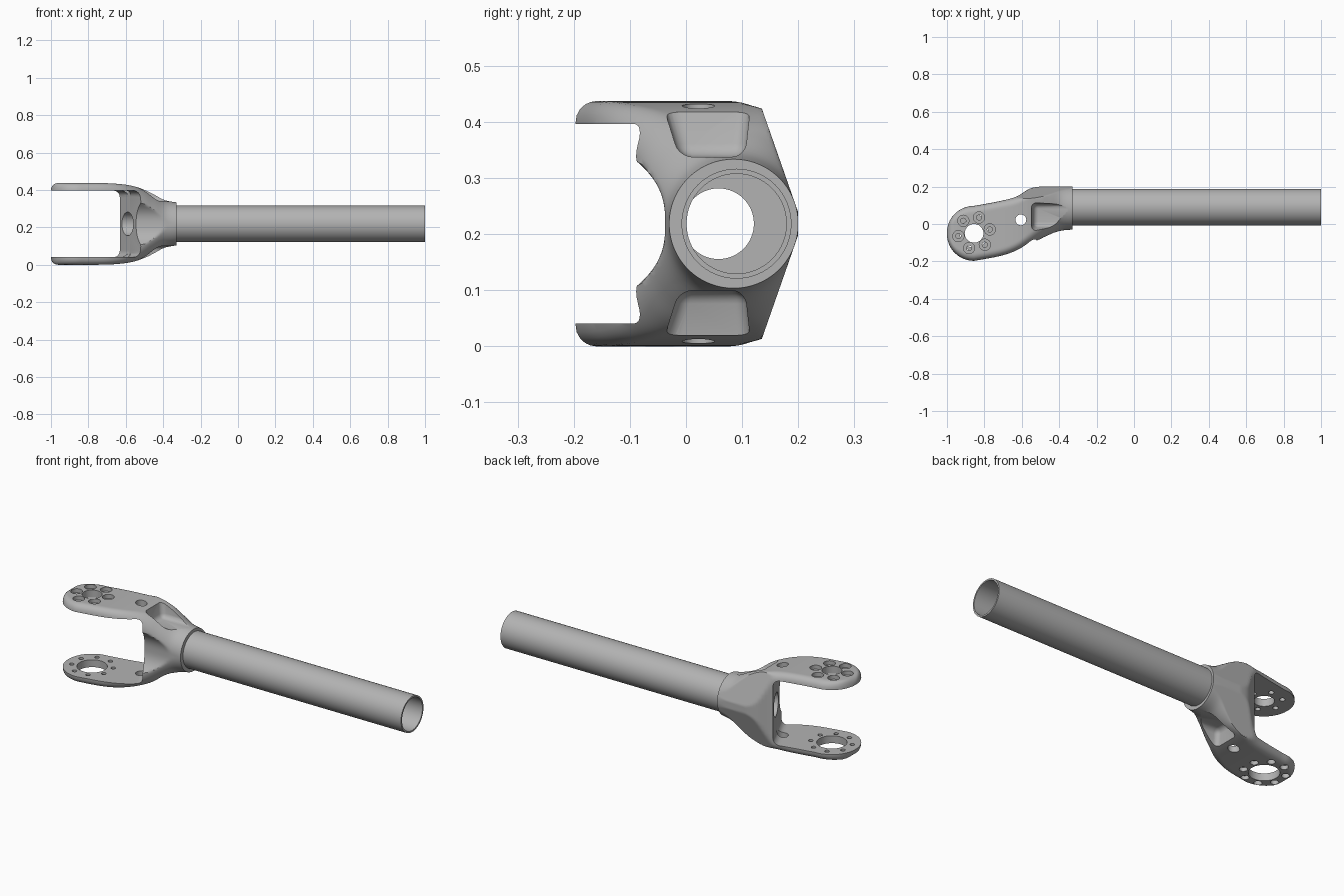
import bpy, bmesh, math
from mathutils import Vector, Matrix

cube = bpy.data.objects.get("Cube")
if cube:
    bpy.data.objects.remove(cube, do_unlink=True)

MID = 0.2185                      # height of the symmetry plane
TUBE_Y = 0.09                     # tube axis
PIVOT = Vector((-0.855, -0.05))   # centre of the rounded arm ends
END_R = 0.147

metal = bpy.data.materials.new("grey metal")
metal.use_nodes = True
grey = (0.45, 0.45, 0.45, 1)
metal.diffuse_color = grey
metal.node_tree.nodes["Principled BSDF"].inputs["Base Color"].default_value = grey


def make_object(name, bm):
    bm.normal_update()
    bmesh.ops.recalc_face_normals(bm, faces=bm.faces[:])
    if bm.calc_volume(signed=True) < 0:
        bmesh.ops.reverse_faces(bm, faces=bm.faces[:])
    mesh = bpy.data.meshes.new(name)
    bm.to_mesh(mesh)
    bm.free()
    obj = bpy.data.objects.new(name, mesh)
    bpy.context.collection.objects.link(obj)
    mesh.materials.append(metal)
    return obj


def activate(obj):
    bpy.ops.object.select_all(action='DESELECT')
    obj.select_set(True)
    bpy.context.view_layer.objects.active = obj


def smooth(obj, angle=32):
    activate(obj)
    bpy.ops.object.shade_smooth_by_angle(angle=math.radians(angle))


def volume(obj):
    bm = bmesh.new()
    bm.from_mesh(obj.data)
    result = bm.calc_volume()
    bm.free()
    return result


def cut(target, bm):
    """Subtract a cutter mesh, trying another solver if the result is not sound."""
    cutter = make_object("cutter", bm)
    cutter.hide_render = True
    before = volume(target)
    for solver in ('EXACT', 'MANIFOLD', 'FLOAT'):
        backup = target.data.copy()
        mod = target.modifiers.new("cut", 'BOOLEAN')
        mod.operation, mod.solver, mod.object = 'DIFFERENCE', solver, cutter
        activate(target)
        bpy.ops.object.modifier_apply(modifier=mod.name)
        if 0.1 * before < volume(target) < before:
            break
        target.data = backup
    bpy.data.objects.remove(cutter, do_unlink=True)


def add_cylinder(bm, x, y, z0, z1, radius, segments=32):
    bmesh.ops.create_cone(bm, cap_ends=True, segments=segments, radius1=radius, radius2=radius,
                          depth=z1 - z0, matrix=Matrix.Translation((x, y, (z0 + z1) / 2)))


def add_x_cylinder(bm, x0, x1, y, radius):
    matrix = Matrix.Translation(((x0 + x1) / 2, y, MID)) @ Matrix.Rotation(math.pi / 2, 4, 'Y')
    bmesh.ops.create_cone(bm, cap_ends=True, segments=64, radius1=radius, radius2=radius,
                          depth=x1 - x0, matrix=matrix)


def clamp(v, low, high):
    return max(low, min(high, v))


def section(x, high, front, back, corner, count=160):
    """Rounded rectangle, hollowed at the front and sloped at the back."""
    half, mid = (back - front) / 2, (back + front) / 2
    corner = min(corner, half, high)
    points = []
    for i in range(count):
        a = 2 * math.pi * (i + 0.5) / count
        c, s = math.cos(a), math.sin(a)
        k = max(abs(c), abs(s))
        p = Vector((c / k * half, s / k * high))
        q = Vector((clamp(p.x, corner - half, half - corner),
                    clamp(p.y, corner - high, high - corner)))
        p = q + (p - q).normalized() * corner
        h = abs(p.y)
        hollow = -0.037 - 0.165 * (h / 0.175) ** 2.6
        hollow -= 0.4 * clamp((-0.72 - x) / 0.1, 0, 1)
        y = min(max(p.x + mid, hollow), 0.2 - 0.35 * max(h - 0.02, 0))
        points.append((x, y, p.y + MID))
    return points


def spline(stations, steps):
    """Catmull-Rom interpolation through the stations."""
    pts = [stations[0]] + stations + [stations[-1]]
    for i in range(1, len(pts) - 2):
        for j in range(steps):
            t = j / steps
            yield [0.5 * (2 * b + (c - a) * t + (2 * a - 5 * b + 4 * c - d) * t * t
                          + (3 * b - a - 3 * c + d) * t ** 3)
                   for a, b, c, d in zip(*pts[i - 1:i + 3])]


# Fork body: x, half height, front edge, back edge, corner radius
stations = [
    (-0.33, 0.115, -0.030, 0.200, 0.115),
    (-0.39, 0.127, -0.036, 0.200, 0.112),
    (-0.45, 0.158, -0.058, 0.200, 0.100),
    (-0.50, 0.182, -0.080, 0.200, 0.080),
    (-0.56, 0.202, -0.108, 0.188, 0.058),
    (-0.63, 0.213, -0.143, 0.146, 0.044),
    (-0.72, 0.218, -0.172, 0.122, 0.038),
    (PIVOT.x, MID, PIVOT.y - END_R, PIVOT.y + END_R, 0.038),
]
rings = [section(*s) for s in spline(stations, 5)]
for i in range(15):
    x = PIVOT.x - 0.145 * math.sin(math.pi / 2 * i / 14)
    half = math.sqrt(END_R ** 2 - (x - PIVOT.x) ** 2)
    roll = 0.037
    high = MID - roll + math.sqrt(max(0, roll ** 2 - max(0, roll - (x + 1)) ** 2))
    rings.append(section(x, high, PIVOT.y - half, PIVOT.y + half, 0.038))

bm = bmesh.new()
loops = [[bm.verts.new(p) for p in ring] for ring in rings]
for a, b in zip(loops, loops[1:]):
    for i in range(len(a)):
        j = (i + 1) % len(a)
        bm.faces.new((a[j], a[i], b[i], b[j]))
bm.faces.new(loops[0])
bm.faces.new(loops[-1][::-1])
fork = make_object("fork", bm)

# Slot between the arms, ending in a slanted web
bm = bmesh.new()
bmesh.ops.create_cube(bm, size=2)
for v in bm.verts:
    right = v.co.x > 0
    v.co.y *= 0.5
    v.co.x = -0.5624 - 0.48 * v.co.y if right else -1.3
    v.co.z = MID + 0.178 * v.co.z
bm.normal_update()
edges = [e for e in bm.edges if all(v.co.x > -1 for v in e.verts)
         and abs(e.verts[0].co.z - e.verts[1].co.z) < 0.01]
bmesh.ops.bevel(bm, geom=edges, offset=0.035, segments=6, profile=0.5, affect='EDGES')
cut(fork, bm)

# Socket for the tube
bm = bmesh.new()
add_x_cylinder(bm, -0.46, -0.2, TUBE_Y, 0.0965)
cut(fork, bm)

# Round opening in the web
bm = bmesh.new()
add_x_cylinder(bm, -0.75, -0.4, 0.058, 0.063)
cut(fork, bm)

# Tapered relief pockets above and below the neck
for side in (1, -1):
    bm = bmesh.new()
    bmesh.ops.create_cube(bm, size=2)
    for v in bm.verts:
        outer = v.co.z * side > 0
        x = (-0.555 if outer else -0.535) if v.co.x < 0 else -0.32
        y = (-0.05 if outer else -0.012) if v.co.y < 0 else (0.118 if outer else 0.105)
        v.co = (x, y, MID + side * (0.24 if outer else 0.119))
    bm.normal_update()
    bmesh.ops.bevel(bm, geom=bm.edges[:], offset=0.024, segments=5, profile=0.5, affect='EDGES')
    cut(fork, bm)


def bolt_circle(count, radius, start):
    for i in range(count):
        a = math.radians(start) + 2 * math.pi * i / count
        yield PIVOT.x + radius * math.cos(a), PIVOT.y + 0.003 + radius * math.sin(a)


# Axle, bolt and side holes
upper = list(bolt_circle(6, 0.086, 12))
lower = list(bolt_circle(8, 0.106, 22.5))
bm = bmesh.new()
add_cylinder(bm, PIVOT.x, PIVOT.y, 0.3, 0.6, 0.05, 48)
add_cylinder(bm, PIVOT.x, PIVOT.y, -0.1, 0.1, 0.076, 48)
add_cylinder(bm, -0.605, 0.022, -0.1, 0.6, 0.029)
for x, y in upper:
    add_cylinder(bm, x, y, 0.3, 0.6, 0.014, 20)
for x, y in lower:
    add_cylinder(bm, x, y, -0.1, 0.1, 0.012, 20)
cut(fork, bm)

# Counterbores on the outer faces
bm = bmesh.new()
for x, y in upper:
    add_cylinder(bm, x, y, 0.415, 0.6, 0.03)
for x, y in lower:
    add_cylinder(bm, x, y, -0.1, 0.022, 0.02)
cut(fork, bm)
smooth(fork)

# Hollow tube, turned from a closed profile
bm = bmesh.new()
profile = [(-0.45, 0.098), (1.0, 0.098), (1.0, 0.089), (-0.45, 0.089)]
verts = [bm.verts.new((x, TUBE_Y, MID + r)) for x, r in profile]
edges = [bm.edges.new((verts[i - 1], verts[i])) for i in range(len(verts))]
bmesh.ops.spin(bm, geom=verts + edges, cent=(0, TUBE_Y, MID), axis=(1, 0, 0),
               angle=2 * math.pi, steps=64)
bmesh.ops.remove_doubles(bm, verts=bm.verts[:], dist=0.0001)
smooth(make_object("tube", bm))
